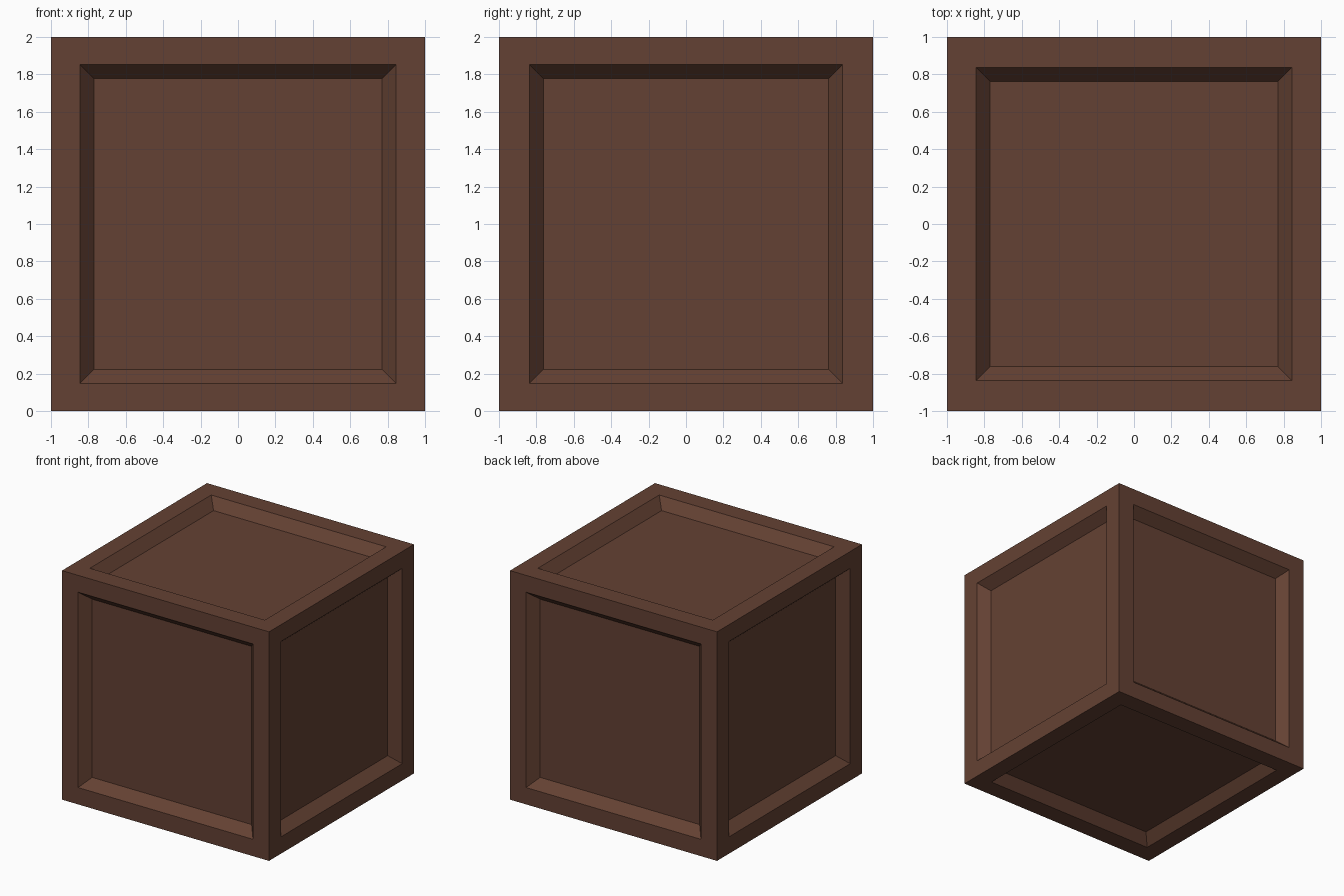
import bpy, bmesh
from mathutils import Vector

if "Cube" in bpy.data.objects:
    bpy.data.objects.remove(bpy.data.objects["Cube"])

OPENING = (0.845, 0.837, 0.853)   # half sizes of each recess at the surface
FLOOR = (0.77, 0.763, 0.778)      # half sizes of each recess floor
DEPTH = 0.088


def fit(face, half, level):
    """Resize an inset face about its own axis and set its distance from the centre."""
    axis = max(range(3), key=lambda k: abs(face.normal[k]))
    sign = 1 if face.normal[axis] > 0 else -1
    for v in face.verts:
        for k in range(3):
            if k == axis:
                v.co[k] = sign * level
            else:
                v.co[k] = half[k] if v.co[k] > 0 else -half[k]


# crate: a cube with a bevelled recessed panel on every side
bm = bmesh.new()
bmesh.ops.create_cube(bm, size=2)
bm.normal_update()
for face in list(bm.faces):
    for half, level in ((OPENING, 1.0), (FLOOR, 1.0 - DEPTH)):
        bmesh.ops.inset_individual(bm, faces=[face], thickness=0.05)
        fit(face, half, level)
        face.normal_update()
bmesh.ops.recalc_face_normals(bm, faces=bm.faces[:])
bmesh.ops.translate(bm, verts=bm.verts[:], vec=Vector((0, 0, 1)))

mesh = bpy.data.meshes.new("crate")
bm.to_mesh(mesh)
bm.free()

# single dark brown wood colour
wood = bpy.data.materials.new("dark brown wood")
wood.diffuse_color = (0.127, 0.053, 0.033, 1)
wood.use_nodes = True
wood.node_tree.nodes["Principled BSDF"].inputs["Base Color"].default_value = wood.diffuse_color
mesh.materials.append(wood)

crate = bpy.data.objects.new("crate", mesh)
bpy.context.collection.objects.link(crate)
